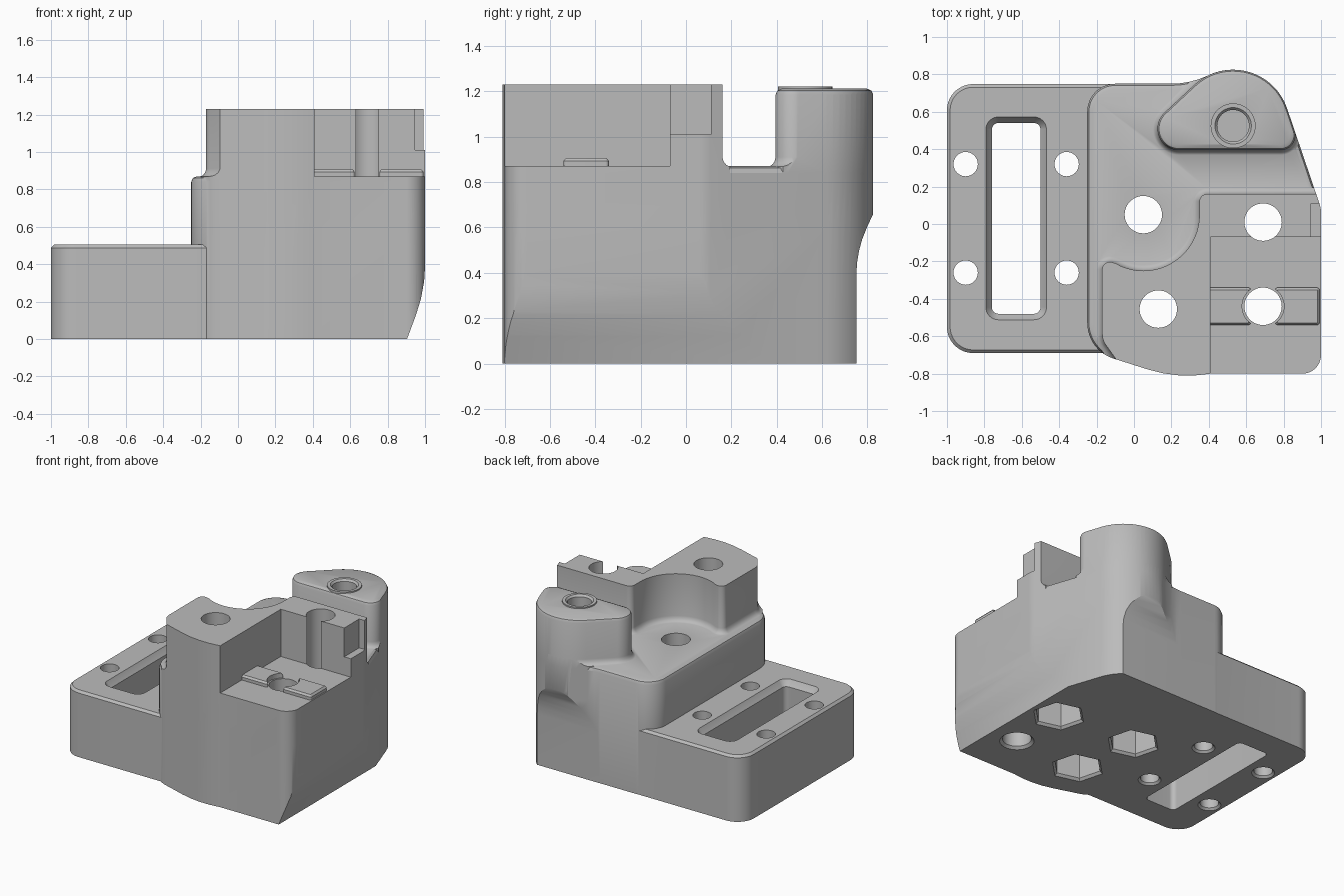
import bpy, bmesh
from math import pi, sin, cos, tan, radians
from mathutils import Vector, Matrix

if "Cube" in bpy.data.objects:
    bpy.data.objects.remove(bpy.data.objects["Cube"], do_unlink=True)

grey = bpy.data.materials.new("plain_grey")
grey.use_nodes = True
colour = (0.5, 0.5, 0.5, 1)
grey.diffuse_color = colour
grey.node_tree.nodes["Principled BSDF"].inputs["Base Color"].default_value = colour


def finish(bm, name):
    bmesh.ops.recalc_face_normals(bm, faces=bm.faces)
    mesh = bpy.data.meshes.new(name)
    bm.to_mesh(mesh)
    bm.free()
    mesh.materials.append(grey)
    ob = bpy.data.objects.new(name, mesh)
    bpy.context.collection.objects.link(ob)
    return ob


def rounded(corners):
    """Counter-clockwise corners (x, y, radius) -> outline with filleted corners."""
    out = []
    for i, (x, y, r) in enumerate(corners):
        p = Vector((x, y))
        if r == 0:
            out.append(p)
            continue
        a = (Vector(corners[i - 1][:2]) - p).normalized()
        b = (Vector(corners[(i + 1) % len(corners)][:2]) - p).normalized()
        half = a.angle(b) / 2
        centre = p + (a + b).normalized() * r / sin(half)
        start = p + a * r / tan(half) - centre
        turn = start.angle_signed(p + b * r / tan(half) - centre)
        n = max(3, int(abs(turn) / radians(6)))
        for k in range(n + 1):
            v = start.copy()
            v.rotate(Matrix.Rotation(-turn * k / n, 2))
            out.append(centre + v)
    return out


def inset(pts, d):
    out = []
    for i, p in enumerate(pts):
        e1 = (p - pts[i - 1]).normalized()
        e2 = (pts[(i + 1) % len(pts)] - p).normalized()
        n1, n2 = Vector((-e1.y, e1.x)), Vector((-e2.y, e2.x))
        out.append(p + (n1 + n2) * d / (1 + n1.dot(n2)))
    return out


def prism(name, corners, levels, matrix=None):
    """Solid through levels of (height, inset)."""
    pts = rounded(corners)
    bm = bmesh.new()
    rings = [[bm.verts.new((p.x, p.y, z)) for p in inset(pts, d)] for z, d in levels]
    n = len(pts)
    for low, high in zip(rings, rings[1:]):
        for i in range(n):
            j = (i + 1) % n
            bm.faces.new((low[i], low[j], high[j], high[i]))
    bm.faces.new(rings[0][::-1])
    bm.faces.new(rings[-1])
    if matrix:
        bm.transform(matrix)
    return finish(bm, name)


def rect(x0, y0, x1, y1, r=0):
    return [(x0, y0, r), (x1, y0, r), (x1, y1, r), (x0, y1, r)]


def round_bar(name, x, y, z0, z1, r0, r1=None, sides=48, turn=0):
    bm = bmesh.new()
    m = Matrix.Translation((x, y, (z0 + z1) / 2)) @ Matrix.Rotation(turn, 4, 'Z')
    bmesh.ops.create_cone(bm, cap_ends=True, segments=sides, radius1=r0,
                          radius2=r0 if r1 is None else r1, depth=z1 - z0, matrix=m)
    return finish(bm, name)


def boolean(ob, tool, operation):
    mod = ob.modifiers.new(operation.lower(), 'BOOLEAN')
    mod.operation, mod.solver, mod.object = operation, 'EXACT', tool
    bpy.context.view_layer.objects.active = ob
    bpy.ops.object.modifier_apply(modifier=mod.name)
    bpy.data.objects.remove(tool, do_unlink=True)


def cut(ob, tool):
    boolean(ob, tool, 'DIFFERENCE')


def join(ob, tool):
    boolean(ob, tool, 'UNION')


# Outer outline of the tall body
outline = [(-.25, -.675, .2), (.24, -.83, .7), (.41, -.8, 0), (1, -.8, .1), (1, .084, .15),
           (.709, .94, .305), (.3, .75, .45), (-.25, .75, .15)]

# Raised front block with a scooped back and a filleted foot
scoop = [(.05 + .3 * cos(radians(-a)), .05 + .3 * sin(radians(-a)), 0) for a in range(0, 121, 6)]
block = [(-.17, -.62, .1), (.03, -.9, 0), (1.1, -.9, 0), (1.1, .16, 0), (.35, .16, .04)]
block += scoop + [(-.17, -.19, .04)]
bracket = prism("bracket", block, [(.6, -.035), (.868, -.035), (.875, -.018), (.89, -.006),
                                   (.91, 0), (1.23, 0)])

# Rear post with a rounded rim
post = [(-.051, .395, .115), (.895, .395, .08), (.667, 1.065, .305)]
join(bracket, prism("rear_post", post, [(.6, -.03), (.868, -.03), (.875, -.016), (.89, -.005),
                                        (.91, 0), (1.185, 0), (1.203, .008), (1.212, .028)]))
boolean(bracket, prism("envelope", outline, [(.4, 0), (1.5, 0)]), 'INTERSECT')

# Body and base plate
join(bracket, prism("body", outline, [(0, 0), (.84, 0), (.861, .009), (.87, .03)]))
plate = [(-1, -.69, .14), (.3, -.69, 0), (.3, .748, 0), (-1, .748, .14)]
join(bracket, prism("base_plate", plate, [(0, 0), (.488, 0), (.505, .017)]))

# Undercuts on the right flank and below the post
flank = [(.885, -.05, 0), (1.2, -.05, 0), (1.2, .5, 0), (1.001, .5, 0), (1.001, .26, .8)]
cut(bracket, prism("flank_cutter", flank, [(-1, 0), (1, 0)], Matrix.Rotation(pi / 2, 4, 'X')))
under = [(.751, -.1, 0), (1, -.1, 0), (1, .67, 0), (.83, .67, 0), (.751, .5, .5)]
along_x = Matrix(((0, 0, 1, 0), (1, 0, 0, 0), (0, 1, 0, 0), (0, 0, 0, 1)))
cut(bracket, prism("back_cutter", under, [(-.5, 0), (1.2, 0)], along_x))

# Pocket and corner notch
cut(bracket, prism("pocket_cutter", rect(.41, -1, 1.2, -.07), [(.87, 0), (1.5, 0)]))
cut(bracket, prism("notch_cutter", rect(.945, -.2, 1.2, .11), [(1.01, 0), (1.5, 0)]))

# Seat pads either side of the pocket hole
for x0, x1 in ((.38, .625), (.755, .992)):
    pad = prism("seat_pad", rect(x0, -.54, x1, -.34, .015),
                [(.8, 0), (.893, 0), (.907, .012)])
    cut(pad, round_bar("pad_cutter", .69, -.44, .7, 1.1, .112))
    join(bracket, pad)

# Boss and blind bore on the post
join(bracket, round_bar("boss", .53, .525, 1.1, 1.222, .12))
cut(bracket, round_bar("bore_cutter", .53, .525, .7, 1.3, .085))
cut(bracket, round_bar("bore_rim_cutter", .53, .525, 1.205, 1.225, .083, .1))

# Long slot with a bevelled top rim
slot = rect(-.795, -.515, -.465, .575, .07)
cut(bracket, prism("slot_cutter", slot, [(-.1, .035), (.46, .035), (.48, .018), (.51, 0)]))

# Small plate holes
for x in (-.9, -.36):
    for y in (.32, -.26):
        cut(bracket, round_bar("hole_cutter", x, y, -.1, .7, .065, sides=32))
        cut(bracket, round_bar("rim_cutter", x, y, -.01, .015, .09, .065, sides=32))

# Large bolt holes, three with hexagonal nut pockets underneath
for x, y, hexagonal in ((.05, .05, True), (.13, -.455, True), (.69, .01, True), (.69, -.44, False)):
    cut(bracket, round_bar("bolt_cutter", x, y, -.1, 1.5, .1))
    if hexagonal:
        turn = radians(15)
        cut(bracket, round_bar("nut_cutter", x, y, -.1, .22, .172, sides=6, turn=turn))
        cut(bracket, round_bar("nut_rim_cutter", x, y, -.01, .018, .2, .172, sides=6, turn=turn))
    else:
        cut(bracket, round_bar("bolt_rim_cutter", x, y, -.01, .018, .13, .1))

# Smooth curved walls, keep crisp edges
bpy.ops.object.select_all(action='DESELECT')
bracket.select_set(True)
bpy.context.view_layer.objects.active = bracket
bpy.ops.object.shade_smooth_by_angle(angle=radians(30))
